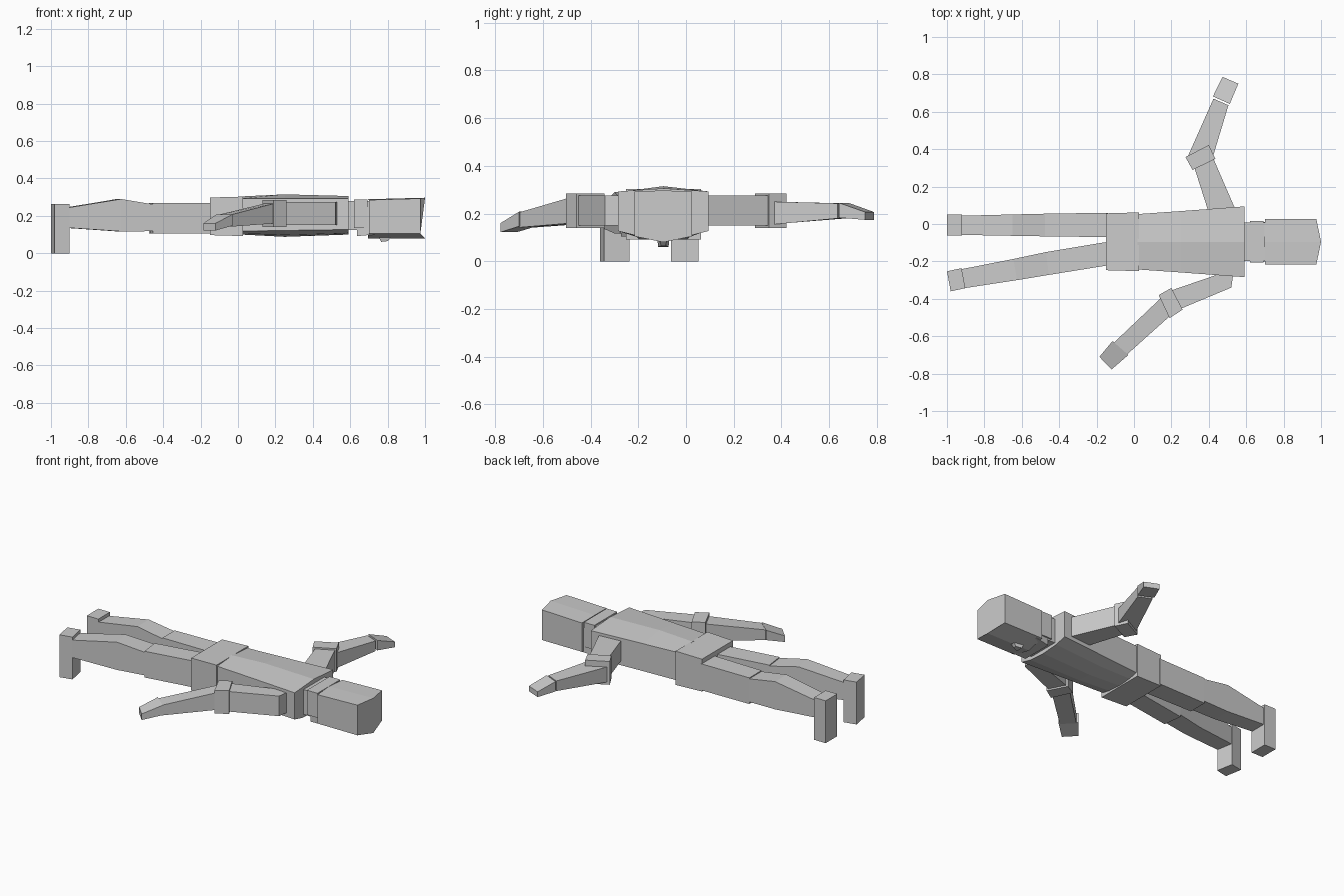
import bpy

CY = -0.095  # body centre line


def loft(name, rings):
    """Skin a list of equally sized point rings and cap both ends."""
    n = len(rings[0])
    verts = [p for r in rings for p in r]
    faces = [tuple(range(n))[::-1], tuple(range(len(verts) - n, len(verts)))]
    for k in range(len(rings) - 1):
        for i in range(n):
            a, b = k * n + i, k * n + (i + 1) % n
            faces.append((a, b, b + n, a + n))
    me = bpy.data.meshes.new(name)
    me.from_pydata(verts, [], faces)
    ob = bpy.data.objects.new(name, me)
    bpy.context.collection.objects.link(ob)
    # consistent outward normals
    import bmesh
    bm = bmesh.new()
    bm.from_mesh(me)
    bmesh.ops.recalc_face_normals(bm, faces=bm.faces)
    bm.to_mesh(me)
    bm.free()
    return ob


def limb(name, *ends):
    """Each end: left xy, right xy, low z, high z."""
    return loft(name, [[(*a, lo), (*b, lo), (*b, hi), (*a, hi)] for a, b, lo, hi in ends])


def block(name, x0, x1, half, z0, z1):
    return limb(name, *[((x, CY - half), (x, CY + half), z0, z1) for x in (x0, x1)])


def trunk_ring(x, w, side_lo, lo, side_hi, hi):
    half = [(w, side_hi), (w, side_lo), (w * 0.6, lo + 0.3 * (side_lo - lo))]
    pts = [(0, hi)] + half + [(0, lo)] + [(-y, z) for y, z in reversed(half)]
    return [(x, CY + y, z) for y, z in pts]


# Torso and hips
loft("torso", [trunk_ring(0.02, 0.148, 0.118, 0.10, 0.293, 0.304),
               trunk_ring(0.25, 0.164, 0.122, 0.088, 0.293, 0.315),
               trunk_ring(0.59, 0.189, 0.127, 0.10, 0.293, 0.306)])
limb("hips", ((-0.15, CY - .152), (-0.15, CY + .152), .097, .298),
     ((0.028, CY - .157), (0.028, CY + .157), .092, .303))

# Neck and collar
block("neck", 0.58, 0.73, 0.102, 0.125, 0.28)
block("collar", 0.62, 0.693, 0.112, 0.135, 0.288)

# Head with folded face and crown
def head_ring(x_side, x_mid, top):
    w = 0.121
    return [(x_side, CY - w, top), (x_mid, CY, top + .004), (x_side, CY + w, top),
            (x_side, CY + w, .105), (x_mid, CY, .08), (x_side, CY - w, .105)]

loft("head", [head_ring(0.70, 0.695, 0.285), head_ring(0.975, 1.0, 0.293)])
limb("jaw", ((0.637, CY - .10), (0.637, CY + .10), .092, .248),
     ((0.73, CY - .11), (0.73, CY + .11), .10, .248))
loft("nose", [[(0.75, CY - .025, .10), (0.75, CY + .025, .10), (0.83, CY + .015, .10), (0.83, CY - .015, .10)],
              [(0.765, CY - .022, .066), (0.765, CY + .022, .066), (0.80, CY + .01, .07), (0.80, CY - .01, .07)]])
bpy.data.objects["nose"].location.z = -0.005

# Legs: thigh, calf and hanging foot on each side
legs = {
    "left": [(-.14, .06, -.14, -.07), (-.475, .055, -.475, -.066), (-.65, .051, -.65, -.063),
             (-.93, .044, -.93, -.058)],
    "right": [(-.12, -.092, -.12, -.218), (-.47, -.15, -.455, -.272), (-.645, -.187, -.625, -.3),
              (-.94, -.245, -.92, -.345)],
}
heights = [(.105, .27), (.105, .268), (.117, .29), (.137, .242)]
for side, pts in legs.items():
    ends = [((a, b), (c, d), *h) for (a, b, c, d), h in zip(pts, heights)]
    limb(side + "_thigh", *ends[:2])
    knee = (*ends[1][:2], .118, .262)
    limb(side + "_calf", knee, *ends[2:])
limb("left_foot", ((-1, .052), (-1, -.062), 0, .264), ((-.92, .052), (-.92, -.062), 0, .264))
limb("right_foot", ((-1, -.253), (-.98, -.36), 0, .264), ((-.922, -.236), (-.902, -.343), 0, .264))

# Left arm
limb("left_upper_arm", ((.40, .06), (.55, .06), .15, .275), ((.32, .31), (.42, .36), .15, .275))
limb("left_elbow", ((.313, .289), (.435, .348), .14, .285), ((.275, .358), (.40, .422), .14, .285))
limb("left_forearm", ((.285, .355), (.425, .37), .155, .25), ((.425, .67), (.505, .635), .18, .243))
limb("left_hand", ((.422, .682), (.512, .642), .183, .245), ((.473, .787), (.558, .75), .174, .207))

# Right arm
limb("right_upper_arm", ((.535, -.24), (.52, -.34), .15, .275), ((.20, -.355), (.245, -.455), .15, .275))
limb("right_elbow", ((.20, -.342), (.26, -.458), .14, .285), ((.132, -.38), (.19, -.503), .14, .285))
limb("right_forearm", ((.15, -.39), (.20, -.485), .16, .268), ((-.108, -.635), (-.04, -.70), .142, .205))
limb("right_hand", ((-.115, -.626), (-.03, -.70), .147, .208), ((-.185, -.71), (-.12, -.778), .122, .16))
